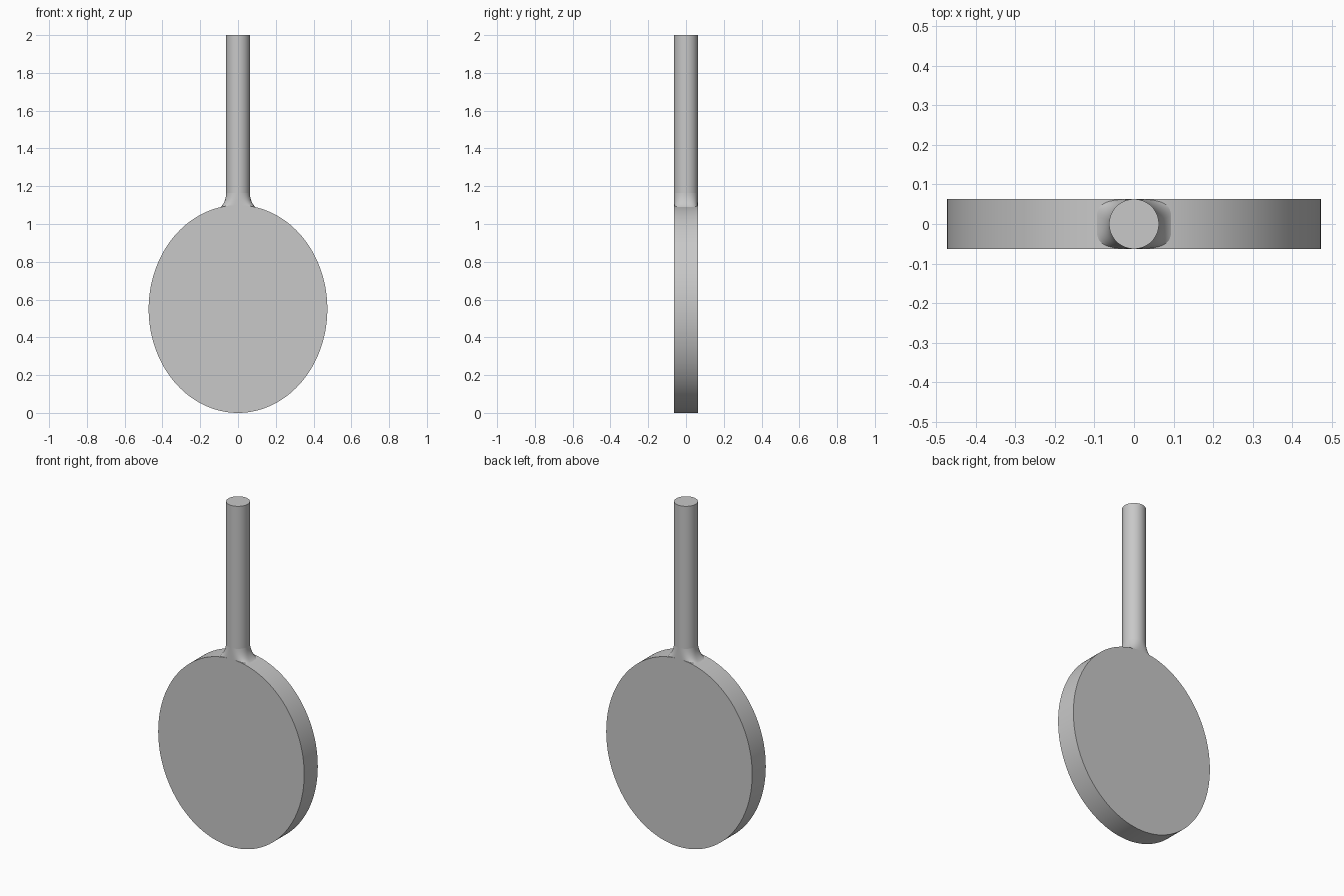
import bpy, bmesh, math

cube = bpy.data.objects.get("Cube")
if cube:
    bpy.data.objects.remove(cube, do_unlink=True)

RADIUS = 0.063          # handle radius and half the disc thickness
HALF_W, HALF_H = 0.473, 0.55
FLARE_TOP, FLARE_DROP, FLARE_OUT = 1.165, 0.085, 0.056

grey = bpy.data.materials.new("plain_grey")
grey.use_nodes = True
grey.diffuse_color = (0.58, 0.58, 0.58, 1)
grey.node_tree.nodes["Principled BSDF"].inputs["Base Color"].default_value = grey.diffuse_color


def loft(name, rings):
    """Skin a list of equal-length closed rings and cap both ends."""
    bm = bmesh.new()
    loops = [[bm.verts.new(p) for p in ring] for ring in rings]
    n = len(loops[0])
    for low, high in zip(loops, loops[1:]):
        for i in range(n):
            j = (i + 1) % n
            bm.faces.new((low[i], low[j], high[j], high[i]))
    bm.faces.new(loops[0])
    bm.faces.new(loops[-1])
    bmesh.ops.recalc_face_normals(bm, faces=bm.faces)
    mesh = bpy.data.meshes.new(name)
    bm.to_mesh(mesh)
    bm.free()
    mesh.materials.append(grey)
    obj = bpy.data.objects.new(name, mesh)
    bpy.context.collection.objects.link(obj)
    bpy.ops.object.select_all(action='DESELECT')
    obj.select_set(True)
    bpy.context.view_layer.objects.active = obj
    bpy.ops.object.shade_smooth_by_angle(angle=math.radians(30))
    return obj


def section(half_x, half_y, z, power, n=64):
    """Closed ring: power 1 is an ellipse, smaller is a rounded rectangle."""
    ring = []
    for i in range(n):
        a = 2 * math.pi * i / n
        c, s = math.cos(a), math.sin(a)
        ring.append((half_x * math.copysign(abs(c) ** power, c),
                     half_y * math.copysign(abs(s) ** power, s), z))
    return ring


# Oval paddle disc
angles = [2 * math.pi * i / 160 for i in range(160)]
loft("disc", [[(HALF_W * math.cos(a), y, HALF_H + HALF_H * math.sin(a)) for a in angles]
              for y in (-RADIUS, RADIUS)])

# Round handle
loft("handle", [section(RADIUS, RADIUS, z, 1) for z in (FLARE_TOP, 2)])

# Flared neck, blending from the round handle to the disc rim
STEPS = 12
neck = []
for k in range(STEPS + 1):
    t = math.pi / 2 * k / STEPS
    out = 1 - math.cos(t)
    neck.append(section(RADIUS + FLARE_OUT * out, RADIUS - 0.0005 * out,
                        FLARE_TOP - FLARE_DROP * math.sin(t), 1 - 0.75 * k / STEPS))
loft("neck", neck)
